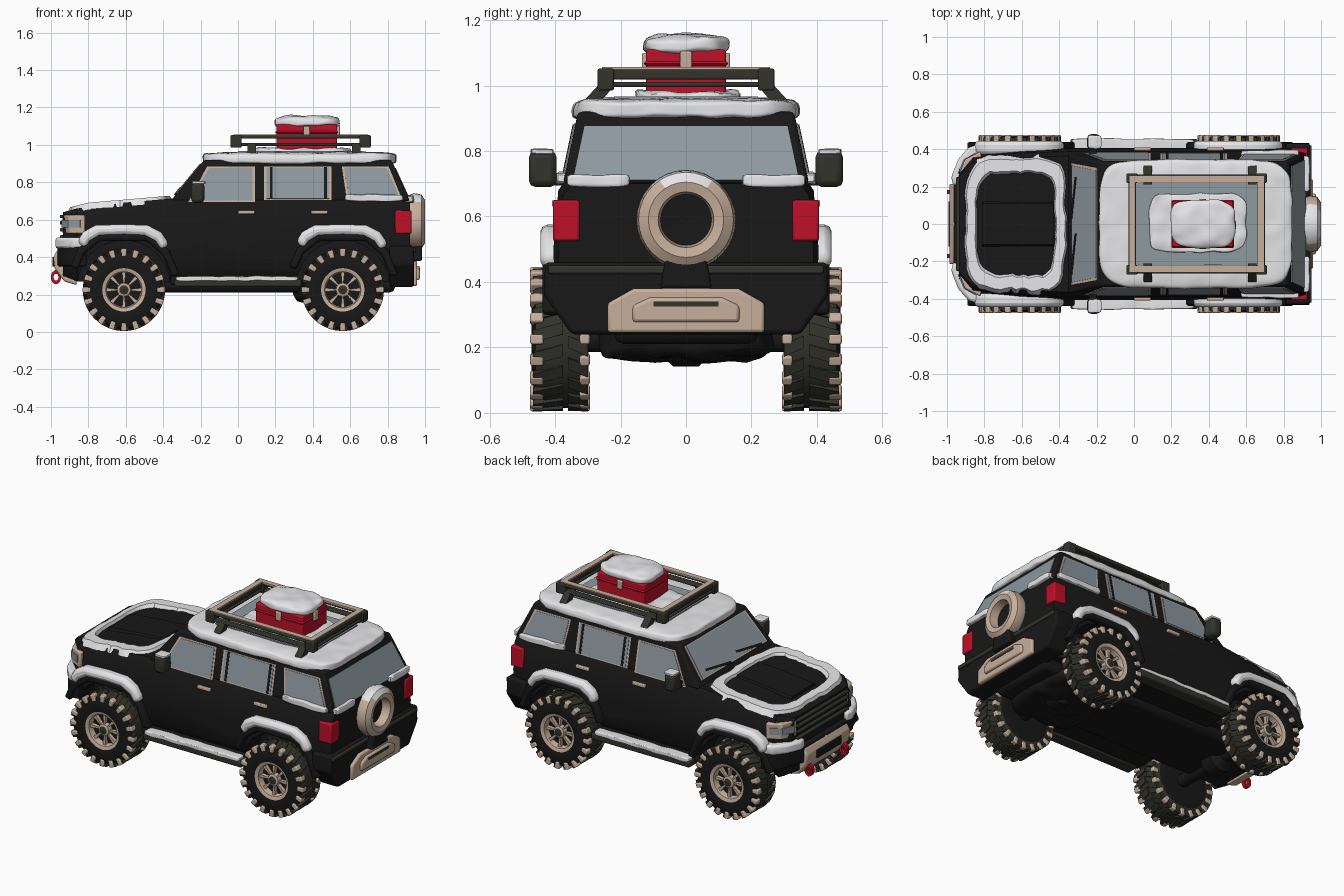
import bpy, bmesh, math
from mathutils import Vector, noise
cube = bpy.data.objects.get("Cube")
if cube:
    bpy.data.objects.remove(cube)
def material(name, *rgb):
    m = bpy.data.materials.new(name)
    m.use_nodes = True
    m.diffuse_color = (*rgb, 1)
    m.node_tree.nodes["Principled BSDF"].inputs["Base Color"].default_value = (*rgb, 1)
    return m
BLACK = material("black paint", 0.009, 0.009, 0.009)
OLIVE = material("dark olive rubber", 0.032, 0.034, 0.025)
TAN = material("tan metal", 0.57, 0.43, 0.33)
SNOW = material("snow", 0.92, 0.92, 0.94)
GLASS = material("grey glass", 0.27, 0.32, 0.35)
RED = material("red", 0.52, 0.005, 0.02)
def finish(name, bm, mats, bevel=0, mirror=False):
    bmesh.ops.recalc_face_normals(bm, faces=bm.faces)
    me = bpy.data.meshes.new(name)
    bm.to_mesh(me)
    bm.free()
    ob = bpy.data.objects.new(name, me)
    bpy.context.collection.objects.link(ob)
    for m in mats:
        me.materials.append(m)
    if bevel:
        mod = ob.modifiers.new("Bevel", "BEVEL")
        mod.width, mod.segments, mod.limit_method = bevel, 2, "ANGLE"
    if mirror:
        ob.modifiers.new("Mirror", "MIRROR").use_axis = (False, True, False)
    return ob
def lofts(name, pieces, mat, closed=False, **kw):
    """Each piece is a list of rings with equal point counts."""
    bm = bmesh.new()
    for rings in pieces:
        vs = [[bm.verts.new(p) for p in r] for r in rings]
        n = len(vs[0])
        for a, b in zip(vs, vs[1:] + vs[:1] if closed else vs[1:]):
            for i in range(n):
                bm.faces.new((a[i], a[(i + 1) % n], b[(i + 1) % n], b[i]))
        for cap in () if closed else (vs[0], vs[-1]):
            bm.faces.new(cap)
    return finish(name, bm, [mat], **kw)
def prism(axis, pts, a, b):
    put = {"x": lambda p, h: (h, *p), "y": lambda p, h: (p[0], h, p[1]), "z": lambda p, h: (*p, h)}[axis]
    return [[put(p, h) for p in pts] for h in (a, b)]
def block(x0, x1, y0, y1, z0, z1):
    return prism("z", [(x0, y0), (x1, y0), (x1, y1), (x0, y1)], z0, z1)
def lathe(name, profile, mats, place, n=36, mirror=False):
    """Spin (radius, height, material index) points; the index colours the next band."""
    bm = bmesh.new()
    rows = [[bm.verts.new(place(max(r, 0.001), h, math.tau * i / n)) for i in range(n)] for r, h, _ in profile]
    for k, (a, b) in enumerate(zip(rows, rows[1:])):
        for i in range(n):
            bm.faces.new((a[i], a[i - 1], b[i - 1], b[i])).material_index = profile[k][2]
    return finish(name, bm, mats, mirror=mirror)
def drift(name, x0, x1, y0, y1, z0, z1, mat=SNOW, cuts=14, power=7, lump=0.008, taper=0, mirror=False):
    """Lumpy rounded block, optionally narrowing upwards."""
    bm = bmesh.new()
    bmesh.ops.create_cube(bm, size=2)
    bmesh.ops.subdivide_edges(bm, edges=bm.edges[:], cuts=cuts, use_grid_fill=True)
    mid, half = Vector((x0 + x1, y0 + y1, z0 + z1)) / 2, Vector((x1 - x0, y1 - y0, z1 - z0)) / 2
    for v in bm.verts:
        p = mid + v.co / sum(abs(t) ** power for t in v.co) ** (1 / power) * half
        v.co = p + noise.noise_vector(p * 13) * lump
        v.co.y *= 1 - taper * max(0, v.co.z - mid.z)
    finish(name, bm, [mat], mirror=mirror)
def plate(name, pts, out, thick, mat, mirror=False):
    pts = [Vector(p) for p in pts]
    n = (pts[1] - pts[0]).cross(pts[2] - pts[0]).normalized()
    n *= thick if n.dot(Vector(out)) > 0 else -thick
    lofts(name, [[[p - n for p in pts], [p + n for p in pts]]], mat, mirror=mirror)
def window(name, pts, out, mirror=False):
    pts = [Vector(p) for p in pts]
    mid = sum(pts, Vector()) / len(pts)
    plate(name + "_frame", pts, out, 0.003, TAN, mirror)
    plate(name + "_glass", [p + (mid - p).normalized() * 0.014 for p in pts], out, 0.006, GLASS, mirror)
# Body shell with wheel arches cut out
def section(x, zb, zt, w):
    half = [(w - 0.05, zb), (w, zb + 0.07), (w + 0.005, 0.5), (w - 0.01, zt - 0.035), (w - 0.035, zt)]
    return [(x, y, z) for y, z in half] + [(x, -y, z) for y, z in reversed(half)]
WHEELS = (-0.61, 0.56)
body = lofts("body", [[section(-0.935, 0.3, 0.64, 0.29), section(-0.86, 0.27, 0.66, 0.365), section(-0.6, 0.27, 0.692, 0.39),
                       section(-0.33, 0.27, 0.715, 0.4), section(0.86, 0.27, 0.715, 0.4), section(0.92, 0.28, 0.7, 0.385)]], BLACK)
turn = [math.tau * i / 24 for i in range(24)]
cutter = lofts("arch_cutter", [prism("y", [(cx + 0.25 * math.cos(a), 0.24 + 0.25 * math.sin(a)) for a in turn], s * 0.26, s * 0.6)
                               for cx in WHEELS for s in (-1, 1)], BLACK)
cut = body.modifiers.new("Arches", "BOOLEAN")
cut.object, cut.operation, cut.solver = cutter, "DIFFERENCE", "EXACT"
bpy.context.view_layer.update()
shell = bpy.data.meshes.new_from_object(body.evaluated_get(bpy.context.evaluated_depsgraph_get()))
body.modifiers.clear()
body.data = shell
bpy.data.objects.remove(cutter)
# Cabin and windows
def side(x, z):
    return (x, 0.376 - (z - 0.7) * 0.21, z)
def front(y, z):
    return (-0.36 + (z - 0.7) * 0.82, y, z)
def back(y, z):
    return (0.92 - (z - 0.7) * 0.455, y, z)
lofts("cabin", [[[(x, y, z) for x, y in ((x0, -w), (x1, -w), (x1, w), (x0, w))]
                 for x0, x1, w, z in ((-0.36, 0.92, 0.376, 0.7), (-0.18, 0.82, 0.33, 0.92))]], BLACK, bevel=0.012)
for name, bottom, left, right, end in (("front_door_window", 0.695, -0.265, -0.165, 0.09), ("rear_door_window", 0.705, 0.14, 0.14, 0.5)):
    window(name, [side(left, bottom), side(right, 0.885), side(end, 0.885), side(end, bottom)], (0, 1, 0), True)
window("quarter_window", [side(0.58, 0.715), side(0.555, 0.885), side(0.805, 0.885), side(0.875, 0.715)], (0, 1, 0), True)
window("windscreen", [front(-0.325, 0.735), front(0.325, 0.735), front(0.3, 0.9), front(-0.3, 0.9)], (-1, 0, 0))
plate("rear_window", [back(-0.345, 0.71), back(0.345, 0.71), back(0.31, 0.875), back(-0.31, 0.875)], (1, 0, 0), 0.004, GLASS)
for x in (0.17, 0.46):
    plate("window_divider", [side(x, 0.71), side(x + 0.015, 0.71), side(x + 0.015, 0.88), side(x, 0.88)], (0, 1, 0), 0.008, BLACK, True)
for y in (-0.27, 0.03):
    plate("wiper", [front(y, 0.73), front(y, 0.742), front(y + 0.22, 0.77), front(y + 0.22, 0.76)], (-1, 0, 0), 0.009, BLACK)
# Side fittings
lofts("door_handles", [block(x, x + 0.09, 0.385, 0.41, 0.63, 0.65) for x in (0.0, 0.39)], TAN, bevel=0.005, mirror=True)
lofts("mirrors", [block(-0.25, -0.18, 0.395, 0.48, 0.69, 0.8)], OLIVE, bevel=0.02, mirror=True)
lofts("mirror_arms", [block(-0.24, -0.2, 0.36, 0.42, 0.695, 0.73)], BLACK, mirror=True)
drift("mirror_snow", -0.247, -0.175, 0.405, 0.475, 0.79, 0.806, cuts=5, lump=0.002, mirror=True)
lofts("floor_sides", [block(-0.36, 0.32, 0.2, 0.4, 0.25, 0.3)], BLACK, bevel=0.01, mirror=True)
lofts("side_steps", [block(-0.34, 0.34, 0.37, 0.455, 0.24, 0.28)], OLIVE, bevel=0.01, mirror=True)
drift("step_snow", -0.33, 0.32, 0.39, 0.457, 0.272, 0.298, lump=0.006, mirror=True)
# Wheel flares with snow on top
def strip(cx, path, s0, s1, y0, y1):
    return prism("y", [(cx + x * s, 0.24 + z * s) for s, row in ((s0, path), (s1, path[::-1])) for x, z in row], y0, y1)
FLARE = [(-0.26, 0.1), (-0.22, 0.19), (-0.13, 0.26), (0.13, 0.26), (0.22, 0.18), (0.27, 0.06)]
DRIFT = [(-0.195, 0.19), (-0.17, 0.23), (-0.12, 0.258), (0, 0.262), (0.1, 0.258), (0.155, 0.23), (0.19, 0.18)]
lofts("wheel_flares", [strip(cx, FLARE, 0.95, 1.1, 0.34, 0.438) for cx in WHEELS], BLACK, bevel=0.012, mirror=True)
lofts("flare_snow", [strip(cx, DRIFT, 1.06, 1.28, 0.37, 0.445) for cx in WHEELS], SNOW, bevel=0.022, mirror=True)
# Wheels: tyre, rim, spokes, tread blocks and axle
TYRE = [(0, 0.3, 0), (0.11, 0.3, 0), (0.17, 0.298, 1), (0.203, 0.31, 1), (0.21, 0.34, 1), (0.21, 0.43, 1),
        (0.203, 0.46, 0), (0.17, 0.472, 0), (0.116, 0.47, 2), (0.097, 0.462, 2), (0.09, 0.425, 0), (0, 0.425, 0)]
AXLE = [(0.04, -0.32, 0), (0.04, -0.08, 0), (0.085, -0.04, 0), (0.085, 0.04, 0), (0.04, 0.08, 0), (0.04, 0.32, 0)]
turns = [math.tau * i / 20 for i in range(20)]
for label, cx in zip(("front_", "rear_"), WHEELS):
    def place(r, h, a, cx=cx):
        return (cx + r * math.cos(a), h, 0.225 + r * math.sin(a))
    def lug(a, da, r0, r1, y0, y1, skew=0.0):
        return [[place(r, y, a + d) for d, y in ((-da, y0), (da, y0), (da + skew, y1), (skew - da, y1))] for r in (r0, r1)]
    lathe(label + "tyres", TYRE, [BLACK, OLIVE, TAN], place, mirror=True)
    lofts(label + "shoulder_lugs", [lug(a, 0.072, 0.178, 0.221, *y) for a in turns for y in ((0.435, 0.476), (0.294, 0.325))],
          TAN, bevel=0.006, mirror=True)
    lofts(label + "centre_lugs", [lug(a + 0.157, 0.085, 0.2, 0.22, *y) for a in turns
                                  for y in ((0.3, 0.36, 0.12), (0.375, 0.468, -0.12))], OLIVE, mirror=True)
    lofts(label + "spokes", [lug(math.tau * i / 8, 0.11, 0.03, 0.1, 0.42, 0.448) for i in range(8)], TAN, mirror=True)
    lathe(label + "hubs", [(0.04, 0.42, 0), (0.036, 0.455, 0), (0.025, 0.46, 1), (0, 0.462, 1)], [TAN, OLIVE], place, 12, True)
    lathe(label + "axle", AXLE, [BLACK], place, 14)
lofts("chassis", [block(-0.82, 0.84, -0.22, 0.22, 0.21, 0.3)], BLACK, bevel=0.03)
drift("underbody_tank", 0.3, 0.75, -0.26, 0.26, 0.16, 0.3, BLACK, power=4, lump=0.02)
# Nose: grille, headlights, bumper, tow hooks
lofts("grille_bars", [block(-0.952, -0.9, -0.25, 0.25, z, z + 0.018) for z in (0.5, 0.537, 0.574, 0.608)], OLIVE, bevel=0.005)
LAMP = [(-0.94, 0.25), (-0.905, 0.345), (-0.82, 0.388), (-0.8, 0.25)]
lofts("headlight_frames", [prism("z", LAMP, 0.525, 0.625)], TAN, bevel=0.008, mirror=True)
lofts("headlight_glass", [prism("z", [(-0.943, 0.27), (-0.91, 0.346), (-0.845, 0.383), (-0.8, 0.27)], 0.557, 0.598)], GLASS, mirror=True)
CORNER = [(-0.965, 0), (-0.965, 0.22), (-0.9, 0.39), (-0.86, 0.425), (-0.81, 0.425), (-0.81, 0)]
lofts("front_bumper", [prism("z", CORNER, 0.35, 0.455)], BLACK, bevel=0.01, mirror=True)
CAP = [(-0.965, 0.2), (-0.978, 0.25), (-0.94, 0.345), (-0.885, 0.41), (-0.8, 0.437), (-0.78, 0.37), (-0.86, 0.33), (-0.91, 0.24)]
lofts("bumper_snow", [prism("z", CAP, 0.445, 0.505)], SNOW, bevel=0.015, mirror=True)
GUARD = [(-0.9, 0.45), (-0.965, 0.44), (-0.988, 0.4), (-0.98, 0.34), (-0.93, 0.27), (-0.86, 0.25)]
lofts("front_guard", [prism("y", GUARD, -0.215, 0.215)], TAN, bevel=0.01)
lofts("guard_opening", [block(-0.993, -0.95, -0.12, 0.12, 0.35, 0.4)], BLACK, bevel=0.004)
lofts("tow_hooks", [[[(-0.973 + r * math.cos(a), y, 0.293 + r * 1.4 * math.sin(a)) for r, y in
                      ((0.013, 0.16), (0.027, 0.16), (0.027, 0.182), (0.013, 0.182))] for a in turn]], RED, closed=True, mirror=True)
# Tail: bumper, lights, spare wheel
TAIL = [(-0.43, 0.46), (-0.435, 0.36), (-0.35, 0.24), (0.35, 0.24), (0.435, 0.36), (0.43, 0.46)]
lofts("rear_bumper", [prism("x", TAIL, 0.81, 0.94)], BLACK, bevel=0.012)
lofts("rear_ledge", [block(0.9, 0.95, -0.42, 0.42, 0.425, 0.45)], OLIVE, bevel=0.006)
PANEL = [(-0.24, 0.245), (0.24, 0.245), (0.24, 0.335), (0.16, 0.38), (-0.16, 0.38), (-0.24, 0.335)]
lofts("rear_guard", [prism("x", PANEL, 0.9, 0.958), prism("x", [(y * 0.68, 0.14 + z * 0.56) for y, z in PANEL], 0.93, 0.972)],
      TAN, bevel=0.01)
lofts("guard_slot", [block(0.95, 0.974, -0.1, 0.1, 0.325, 0.34)], OLIVE)
lofts("tail_lights", [block(0.84, 0.928, 0.325, 0.407, 0.525, 0.65)], RED, bevel=0.008, mirror=True)
SPARE = [(0.1, 0.9, 0), (0.14, 0.91, 0), (0.152, 0.94, 0), (0.145, 0.98, 0), (0.115, 1, 0), (0.085, 0.993, 0), (0.078, 0.94, 1), (0, 0.935, 1)]
spare = lathe("spare_wheel", SPARE, [TAN, BLACK, SNOW], lambda r, h, a: (h, r * math.cos(a), 0.59 + r * math.sin(a)), 32)
for f in spare.data.polygons:
    f.material_index = 2 if f.center.z > 0.7 else f.material_index
lofts("spare_mount", [prism("x", [(-0.08, 0.38), (0.08, 0.38), (0.06, 0.49), (-0.06, 0.49)], 0.9, 0.985)], BLACK, bevel=0.01)
drift("rear_sill_snow", 0.88, 0.94, 0.17, 0.365, 0.69, 0.73, cuts=7, mirror=True)
drift("quarter_sill_snow", 0.57, 0.88, 0.36, 0.395, 0.7, 0.735, cuts=9, lump=0.006, mirror=True)
# Hood snow rim and raised centre panel
def hood(x):
    return min(0.692 + (x + 0.6) * 0.085, 0.66 + (x + 0.86) * 0.25)
def around(a, rx, ry, h):
    c, s = math.cos(a), math.sin(a)
    k = (abs(c) ** 5 + abs(s) ** 5) ** -0.2 + 0.06 * noise.noise(Vector((c, s, rx)) * 6)
    return -0.63 + rx * c * k, ry * s * k, hood(-0.63 + rx * c * k) + h
RIM = ((0.28, 0.368, -0.02), (0.26, 0.348, 0.016), (0.215, 0.285, 0.016), (0.2, 0.262, -0.02))
lofts("hood_snow", [[[around(math.tau * i / 64, *r) for r in RIM] for i in range(64)]], SNOW, closed=True)
lofts("hood_panel", [[[(x, y, hood(x) + h) for y, h in ((-0.13, -0.02), (-0.11, 0.01), (0.11, 0.01), (0.13, -0.02))]
                      for x in (-0.81, -0.6, -0.43)]], BLACK)
# Roof snow, glass roof, rack and case
drift("roof_snow", -0.185, 0.845, -0.345, 0.345, 0.893, 0.961, cuts=24, power=6, lump=0.007, taper=0.9)
lofts("roof_glass", [block(0.0, 0.67, -0.22, 0.22, 0.95, 0.967)], GLASS)
drift("roof_patch_snow", 0.08, 0.6, -0.15, 0.16, 0.95, 0.982, lump=0.015)
rack = [block(-0.03, 0.7, s * 0.245 - 0.02, s * 0.245 + 0.02, *z) for s in (-1, 1) for z in ((1.033, 1.05), (0.995, 1.011))]
rack += [block(x, x + 0.04, -0.25, 0.25, *z) for x in (-0.03, 0.66) for z in ((1.018, 1.05), (0.995, 1.011))]
rack += [block(x, x + 0.06, s * 0.245 - 0.025, s * 0.245 + 0.025, 0.985, 1.052) for x in (-0.04, 0.65) for s in (-1, 1)]
lofts("roof_rack", rack, OLIVE, bevel=0.006)
lofts("rack_top", [block(-0.025, 0.695, s * 0.24 - 0.017, s * 0.24 + 0.017, 1.048, 1.056) for s in (-1, 1)]
      + [block(x, x + 0.034, -0.224, 0.224, 1.048, 1.056) for x in (-0.025, 0.661)], TAN)
LEG = [(0.21, 1.01), (0.26, 1.01), (0.315, 0.95), (0.27, 0.94)]
lofts("rack_legs", [prism("x", LEG, x, x + 0.045) for x in (0.05, 0.61)], OLIVE, mirror=True)
lofts("red_case", [block(0.205, 0.53, -0.122, 0.122, 0.96, 1.11), block(0.2, 0.535, -0.128, 0.128, 1.06, 1.075)], RED, bevel=0.012)
lofts("case_latches", [block(0.52, 0.545, -0.018, 0.018, 1.045, 1.105), block(0.35, 0.386, -0.134, 0.134, 1.045, 1.1)], TAN, bevel=0.005)
drift("case_snow", 0.195, 0.545, -0.128, 0.128, 1.09, 1.155, power=3.5, lump=0.01)
# Smooth shading with sharp edges kept
for ob in bpy.context.collection.objects:
    ob.select_set(ob.type == "MESH")
bpy.context.view_layer.objects.active = body
bpy.ops.object.shade_smooth_by_angle(angle=math.radians(35))
